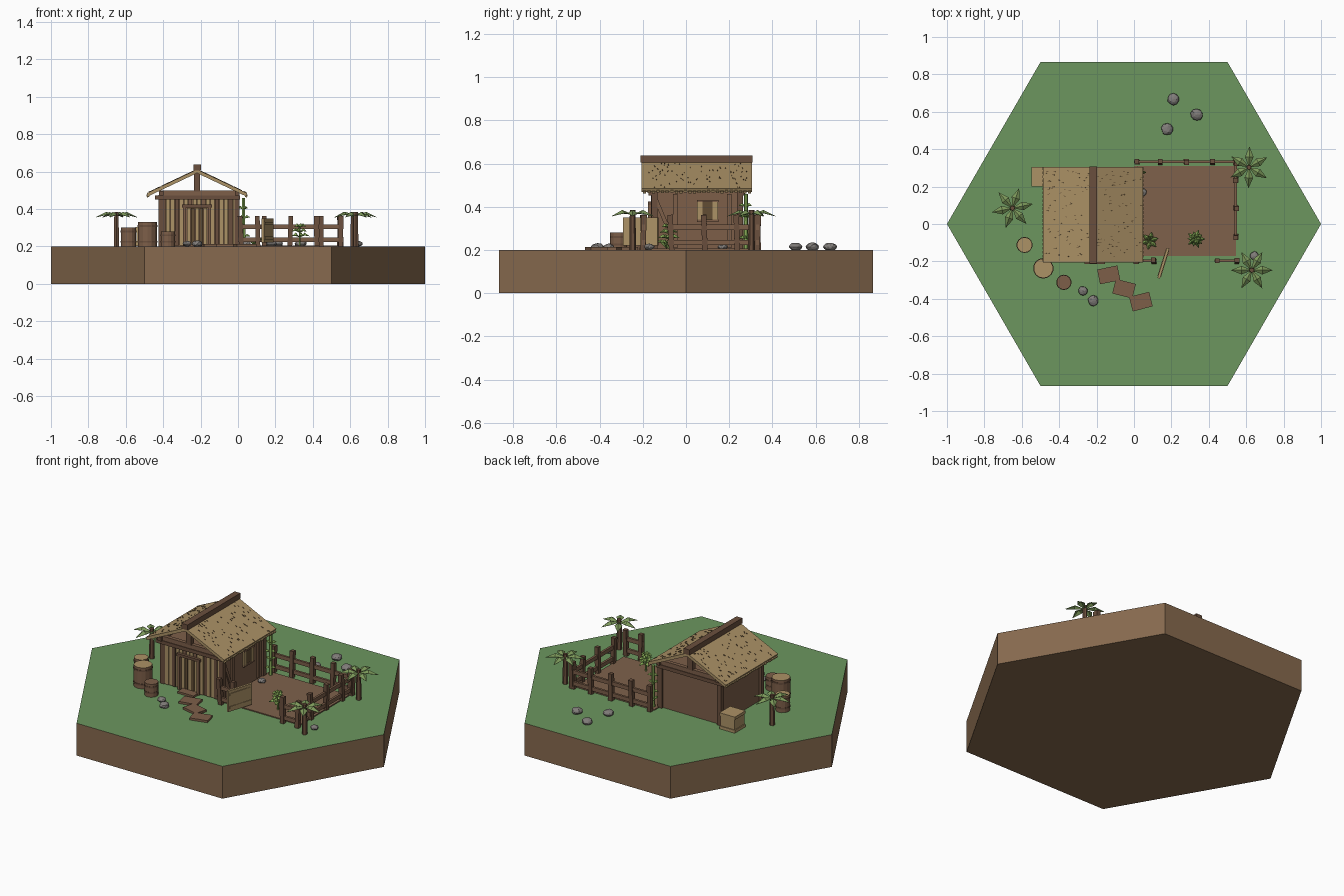
import bpy, bmesh, math, random
from mathutils import Vector, Matrix, Euler

random.seed(4)
if "Cube" in bpy.data.objects:
    bpy.data.objects.remove(bpy.data.objects["Cube"])
G = 0.2  # ground level


def material(name, *rgb):
    col = [((c / 255 + 0.055) / 1.055) ** 2.4 for c in rgb] + [1]
    m = bpy.data.materials.new(name)
    m.use_nodes = True
    m.diffuse_color = col
    m.node_tree.nodes["Principled BSDF"].inputs["Base Color"].default_value = col
    return m


GRASS = material("grass", 108, 150, 95)
SOIL = material("soil", 135, 106, 78)
DIRT = material("dirt", 126, 97, 75)
WOOD = material("brown_wood", 125, 95, 73)
DARK = material("dark_wood", 106, 79, 61)
TAN = material("pale_wood", 172, 146, 102)
STRAW = material("dark_straw", 98, 77, 52)
LEAF = material("palm_leaf", 124, 152, 90)
CROP = material("crop_leaf", 135, 172, 86)
STONE = material("stone", 128, 124, 121)


def finish(name, bm, *mats):
    bmesh.ops.recalc_face_normals(bm, faces=bm.faces)
    me = bpy.data.meshes.new(name)
    bm.to_mesh(me)
    bm.free()
    for m in mats:
        me.materials.append(m)
    ob = bpy.data.objects.new(name, me)
    bpy.context.collection.objects.link(ob)
    return ob


def box(name, size, loc, mat, rot=(0, 0, 0)):
    bm = bmesh.new()
    m = Matrix.LocRotScale(Vector(loc), Euler(rot), Vector(size))
    bmesh.ops.create_cube(bm, size=1, matrix=m)
    return finish(name, bm, mat)


def span(name, x, y, z, mat):
    # box given by its lower and upper limits on each axis
    return box(name, [b - a for a, b in (x, y, z)], [(a + b) / 2 for a, b in (x, y, z)], mat)


def cylinder(name, r1, r2, z0, z1, x, y, n, mats):
    bm = bmesh.new()
    bmesh.ops.create_cone(bm, cap_ends=True, segments=n, radius1=r1, radius2=r2, depth=z1 - z0,
                          matrix=Matrix.Translation((x, y, (z0 + z1) / 2)))
    bm.normal_update()
    for f in bm.faces:
        f.material_index = len(mats) - 1 if f.normal.z > 0.9 else 0
    return finish(name, bm, *mats)


def rosette(name, x, y, z, count, length, width, rise, droop, mat, turn=0):
    # folded leaves radiating from a stem
    bm = bmesh.new()
    for i in range(count):
        m = Matrix.Translation((x, y, z)) @ Matrix.Rotation(turn + i * math.tau / count, 4, 'Z')
        pts = [(0, 0, 0), (length * .5, width / 2, rise - .008), (length, 0, rise - droop),
               (length * .5, -width / 2, rise - .008), (length * .5, 0, rise + .006)]
        a, b, c, d, e = [bm.verts.new(m @ Vector(p)) for p in pts]
        for tri in ((a, e, b), (e, c, b), (a, d, e), (d, c, e)):
            bm.faces.new(tri)
    ob = finish(name, bm, mat)
    mod = ob.modifiers.new("thickness", 'SOLIDIFY')
    mod.thickness = 0.002
    return ob


# Ground block: grass on the top, soil elsewhere
cylinder("ground", 1, 1, 0, G, 0, 0, 6, [SOIL, GRASS]).data
hexagon = bpy.data.objects["ground"].data
if abs(max(v.co.x for v in hexagon.vertices) - 1) > 0.01:
    hexagon.transform(Matrix.Rotation(math.pi / 6, 4, 'Z'))
span("yard_dirt", (0, .545), (-.17, .31), (G - .01, G + .006), DIRT)

# Hut body
X0, X1, Y0, Y1 = -.41, -.005, -.145, .25
MID = -.219
span("hut_walls", (X0, X1), (Y0, Y1), (G, .475), WOOD)
for x in (X0, X1):
    for y in (Y0, Y1):
        box("corner_post", (.028, .028, .275), (x, y, .337), DARK)
    span("wall_plate", (x - .012, x + .012), (-.185, .285), (.473, .497), DARK)

# Front planks, alternating pale and dark, leaving the doorway
n = 17
for i in range(n):
    x = X0 + .012 + (X1 - X0 - .024) * i / (n - 1)
    if abs(x - MID) > .07:
        box("front_plank", (.021, .014 + .008 * (i % 2), .25), (x, Y0 - .007, .33),
            TAN if i % 3 else DARK)
    else:
        box("lintel_plank", (.021, .014, .04), (x, Y0 - .007, .435), TAN if i % 3 else WOOD)

# Door with frame, battens and step
for i in range(5):
    box("door_board", (.019, .014, .2), (MID + (i - 2) * .022, Y0 - .011, .305), TAN if i % 2 == 0 else STRAW)
for s in (-1, 1):
    box("door_post", (.016, .032, .21), (MID + s * .066, Y0 - .014, .307), WOOD)
box("door_lintel", (.16, .036, .016), (MID, Y0 - .014, .416), DARK)
box("door_step", (.11, .07, .012), (MID + .01, -.18, G + .006), WOOD)

# Tie beams, king posts and rafters at both gables
for y in (Y0 - .012, Y1 + .008):
    span("tie_beam", (-.445, .01), (y - .016, y + .016), (.451, .473), DARK)
    span("upper_beam", (-.42, .002), (y - .012, y + .012), (.473, .5), WOOD)
    box("king_post", (.034, .03, .12), (MID, y, .555), DARK)

# Window with shutters and braces on the yard wall
span("window_hole", (X1, X1 + .006), (.075, .125), (.335, .425), STRAW)
for y in (.063, .136):
    box("shutter", (.012, .026, .09), (X1 + .006, y, .38), TAN)
for z in (.335, .427):
    box("window_rail", (.014, .1, .01), (X1 + .006, .1, z), WOOD)
for y in (-.05, .2):
    box("wall_stud", (.012, .02, .25), (X1 + .004, y, .335), WOOD)
box("wall_brace", (.01, .018, .2), (X1 + .004, -.1, .34), WOOD, (.4, 0, 0))

# Thatched roof slopes, straw bits and eave fringe
RUN, DROP = .268, .127
tilt = math.atan2(DROP, RUN)
long = math.hypot(RUN, DROP)
RY0, RY1 = -.205, .305


def on_roof(s, t, off):
    # point on a slope at distance t from the ridge, off above its surface
    return (MID + s * (t * math.cos(tilt) + off * math.sin(tilt)),
            .612 - t * math.sin(tilt) + off * math.cos(tilt))


for s in (-1, 1):
    x, z = on_roof(s, long / 2, -.009)
    box("thatch_slope", (long, RY1 - RY0, .018), (x, (RY0 + RY1) / 2, z), TAN, (0, s * tilt, 0))
    for i in range(75):
        x, z = on_roof(s, long * random.uniform(.08, .97), .001)
        box("straw_bit", (random.uniform(.006, .014), .003, .003),
            (x, random.uniform(RY0 + .02, RY1 - .02), z), STRAW, (0, s * tilt, random.uniform(-.3, .3)))
    for i in range(24):
        x, z = on_roof(s, long, -.012)
        box("eave_fringe", (.012, .014, .01), (x, RY0 + .012 + i * .0212, z - random.uniform(0, .006)),
            TAN, (0, s * tilt, 0))
span("ridge_beam", (MID - .02, MID + .02), (-.21, .308), (.605, .638), DARK)


# Fence: posts, then rails joining the ends of each run
def fence(points):
    for x, y in points:
        box("fence_post", (.025, .025, .165), (x, y, G + .08), DARK,
            (random.uniform(-.05, .05), random.uniform(-.05, .05), 0))
    a, b = Vector(points[0]), Vector(points[-1])
    mid, d = (a + b) / 2, b - a
    for z in (.235, .305):
        box("fence_rail", (d.length + .03, .014, .024), (mid.x, mid.y, z), WOOD,
            (0, 0, math.atan2(d.y, d.x)))


fence([(x, .332) for x in (.015, .14, .28, .42, .55)])
fence([(.545, y) for y in (-.07, .085, .235, .325)])
fence([(.015, -.197), (.105, -.197)])
fence([(.445, -.197), (.55, -.197)])

# Open gate
swing = math.atan2(.16, .05)
box("gate", (.168, .014, .13), (.157, -.21, .285), TAN, (0, 0, swing))
for z in (.245, .325):
    box("gate_batten", (.15, .02, .014), (.157, -.21, z), TAN, (0, 0, swing))

# Barrels with staves and hoops
for x, y, r, top, lid in ((-.585, -.112, .043, .3, TAN), (-.485, -.237, .055, .33, TAN),
                          (-.375, -.312, .041, .28, WOOD)):
    cylinder("barrel", r * .95, r * .95, G, top, x, y, 14, [WOOD, lid])
    for z in (G + .02, top - .025):
        cylinder("barrel_hoop", r, r, z, z + .01, x, y, 14, [DARK])

# Crate with edge slats
box("crate", (.095, .095, .095), (-.495, .252, G + .05), TAN)
for z in (G + .012, G + .094):
    box("crate_band", (.105, .105, .018), (-.495, .252, z), TAN)

# Stepping boards
for x, y, a in ((-.135, -.272, .2), (-.053, -.346, -.25), (.037, -.415, .25)):
    box("path_board", (.11, .08, .014), (x, y, G + .006), WOOD, (0, 0, a))

# Rocks
for x, y, r in ((.21, .667, .033), (.335, .585, .034), (.177, .507, .032), (-.272, -.357, .025),
                (-.218, -.41, .03), (.643, -.17, .024), (.045, .17, .024)):
    bm = bmesh.new()
    bmesh.ops.create_icosphere(bm, subdivisions=2, radius=r)
    for v in bm.verts:
        v.co *= random.uniform(.88, 1.05)
        v.co.z *= .62
    bmesh.ops.transform(bm, matrix=Matrix.Translation((x, y, G + .014)), verts=bm.verts)
    finish("rock", bm, STONE)

# Small palms
for x, y, turn in ((-.65, .085, .2), (.615, .303, .5), (.63, -.247, 0)):
    cylinder("palm_trunk", .016, .013, G, .385, x, y, 6, [DARK])
    rosette("palm_leaves", x, y, .365, 6, .112, .046, .014, .022, LEAF, turn)

# Crops in the yard and a tall stalk by the hut corner
cylinder("crop_stem", .005, .004, G, .31, .33, -.08, 5, [CROP])
for k in range(3):
    rosette("crop_leaves", .33, -.08, .25 + k * .025, 5, .052 - k * .009, .026, .018, .012, CROP, k * .6)
rosette("crop_sprout", .085, -.09, G + .008, 6, .05, .026, .035, .005, CROP, .3)
cylinder("tall_stalk", .011, .009, G, .46, .03, .277, 6, [CROP])
for k in range(4):
    rosette("stalk_leaves", .03, .277, .25 + k * .05, 3, .035, .018, .012, .006, CROP, k)
